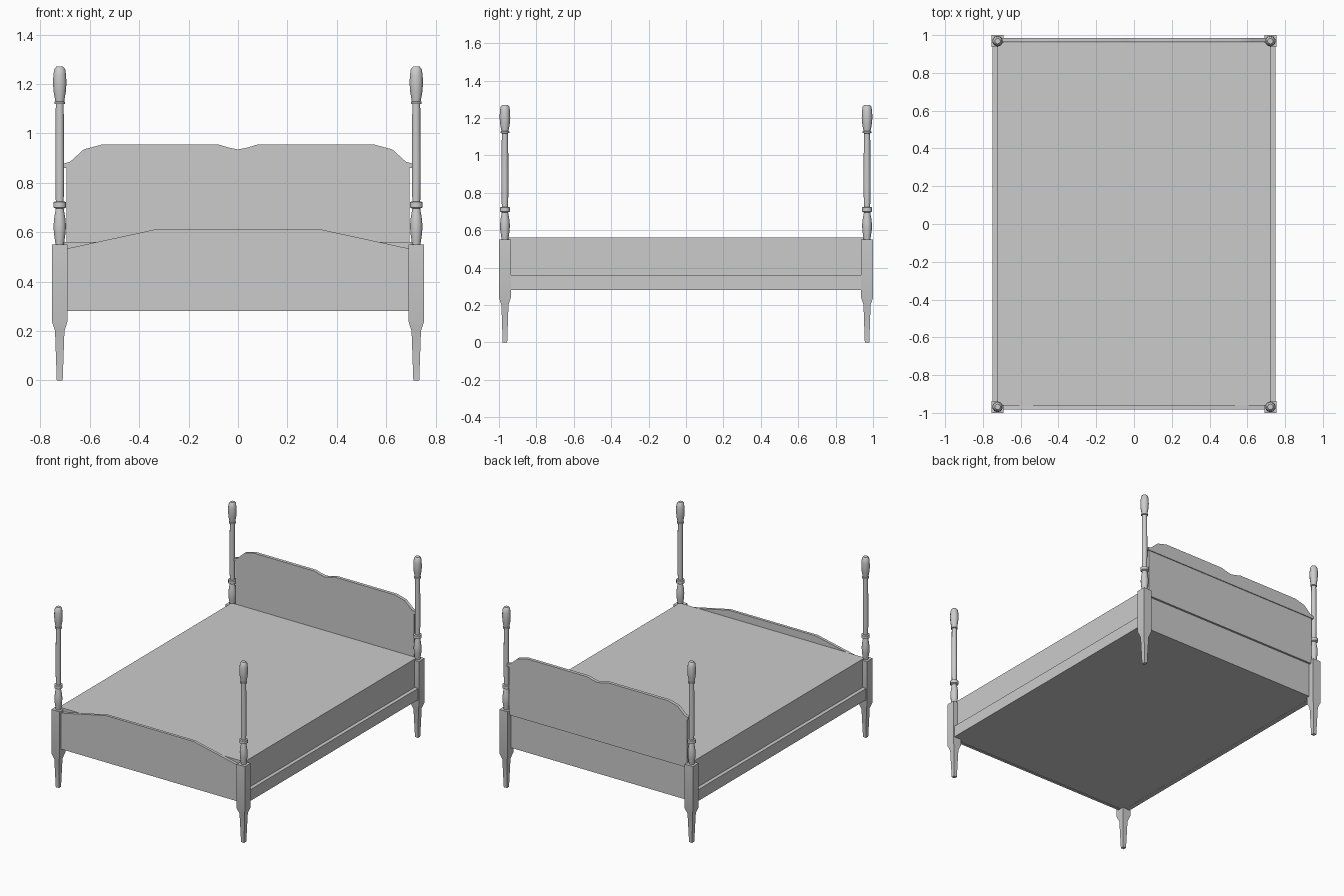
import bpy, bmesh, math

if "Cube" in bpy.data.objects:
    bpy.data.objects.remove(bpy.data.objects["Cube"])

PX, PY = 0.722, 0.968


def finish(name, bm, angle=40):
    bmesh.ops.recalc_face_normals(bm, faces=bm.faces)
    me = bpy.data.meshes.new(name)
    bm.to_mesh(me)
    bm.free()
    ob = bpy.data.objects.new(name, me)
    bpy.context.collection.objects.link(ob)
    bpy.ops.object.select_all(action='DESELECT')
    ob.select_set(True)
    bpy.context.view_layer.objects.active = ob
    bpy.ops.object.shade_smooth_by_angle(angle=math.radians(angle))
    return ob


def lathe(name, profile, sides, x, y):
    """Stack rings of (half width, z); half width is measured to the flats."""
    bm = bmesh.new()
    rings = []
    for w, z in profile:
        r = w / math.cos(math.pi / sides)
        rings.append([bm.verts.new((x + r * math.cos((i + .5) * math.tau / sides),
                                    y + r * math.sin((i + .5) * math.tau / sides), z))
                      for i in range(sides)])
    for a, b in zip(rings, rings[1:]):
        for i in range(sides):
            j = (i + 1) % sides
            bm.faces.new((a[i], a[j], b[j], b[i]))
    bm.faces.new(rings[0])
    bm.faces.new(rings[-1])
    return finish(name, bm)


def board(name, outline, y0, y1):
    """Extrude an x-z outline through its thickness in y."""
    bm = bmesh.new()
    f = bm.faces.new([bm.verts.new((x, y0, z)) for x, z in outline])
    ext = bmesh.ops.extrude_face_region(bm, geom=[f])
    for v in ext['geom']:
        if isinstance(v, bmesh.types.BMVert):
            v.co.y = y1
    return finish(name, bm, 30)


def box(name, x0, x1, y0, y1, z0, z1):
    return board(name, [(x0, z0), (x1, z0), (x1, z1), (x0, z1)], y0, y1)


def mirrored(half):
    """Right half from bottom to top, mirrored to the left."""
    return half + [(-x, z) for x, z in reversed(half) if x > 0]


# Post profiles: square leg and block, then turned upper part
leg = [(.012, 0), (.019, .20), (.032, .24), (.032, .55)]
turned = [(.017, .55), (.019, .565), (.024, .60), (.025, .63), (.022, .66), (.016, .695),
          (.026, .70), (.026, .722), (.016, .724), (.018, .85), (.016, 1.118),
          (.022, 1.12), (.022, 1.128), (.018, 1.13), (.025, 1.17), (.027, 1.20),
          (.026, 1.235), (.022, 1.26), (.014, 1.27)]

for sx, side in ((-1, 'left'), (1, 'right')):
    for sy, end in ((-1, 'front'), (1, 'back')):
        lathe(f'{end}_{side}_leg', leg, 4, sx * PX, sy * PY)
        lathe(f'{end}_{side}_post', turned, 10, sx * PX, sy * PY)
    # Side rail
    xs = sorted((sx * .715, sx * .748))
    box(f'{side}_side_rail', *xs, -.94, .94, .28, .36)

# Mattress
box('mattress', -.722, .722, -.96, .96, .281, .56)

# Footboard
board('footboard', mirrored([(.70, .28), (.70, .532), (.34, .61)]), -.982, -.962)

# Headboard panel and shaped crest
board('headboard_panel', mirrored([(.695, .52), (.695, .87)]), .966, .98)
board('headboard_crest', mirrored([(.705, .86), (.705, .878), (.68, .885), (.625, .935), (.55, .955),
                                   (.08, .955), (.04, .943), (0, .935)]), .963, .986)
